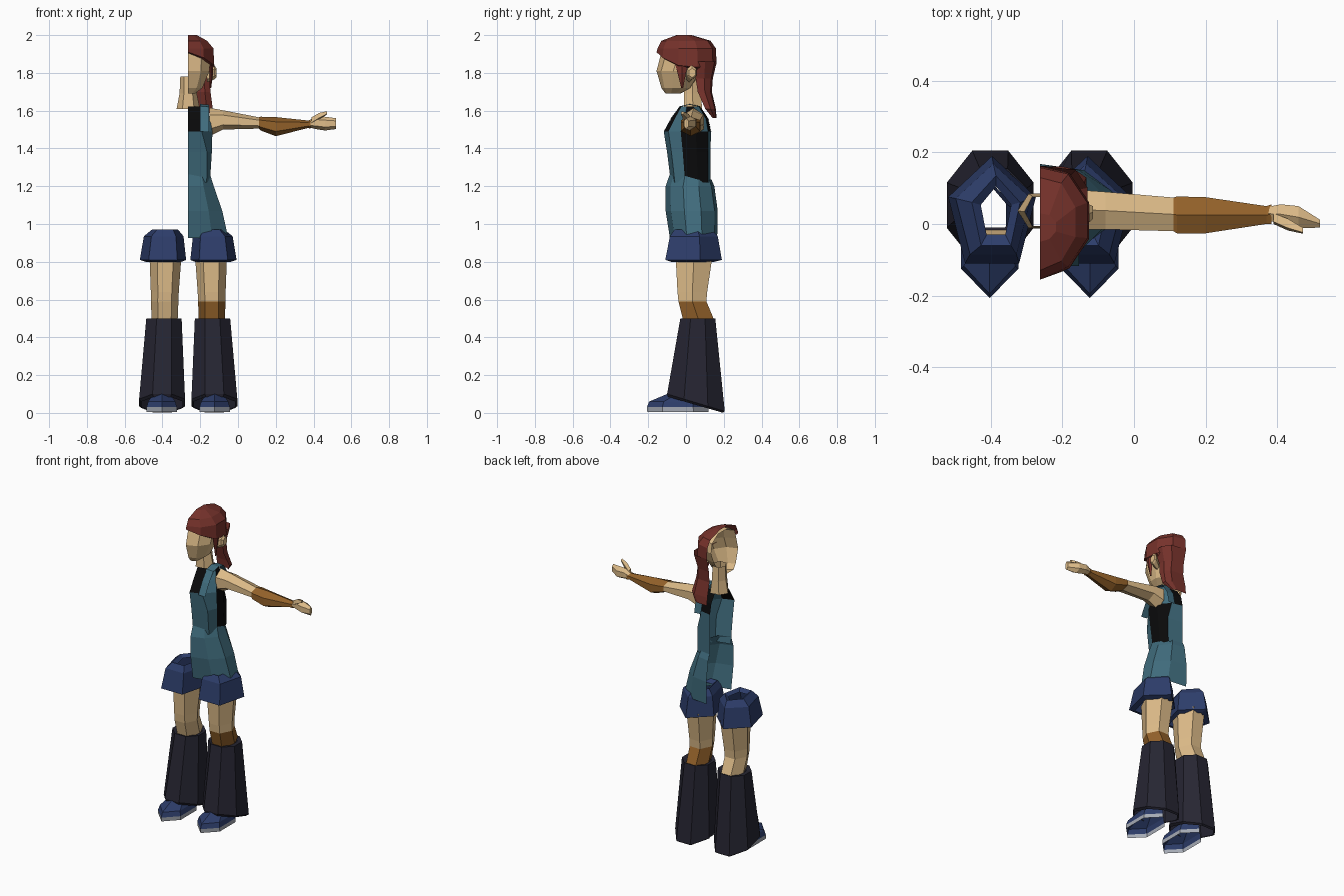
import bpy, bmesh, math

if "Cube" in bpy.data.objects:
    bpy.data.objects.remove(bpy.data.objects["Cube"])

CX = -0.2635  # plane down the middle of the body


def material(name, rgb):
    m = bpy.data.materials.new(name)
    m.diffuse_color = [((c / 255 + 0.055) / 1.055) ** 2.4 for c in rgb] + [1]
    m.use_nodes = True
    m.node_tree.nodes["Principled BSDF"].inputs["Base Color"].default_value = m.diffuse_color
    return m


SKIN = material("skin", (222, 188, 137))
HAIR = material("red_hair", (118, 50, 43))
TEAL = material("teal_denim", (64, 108, 125))
NAVY = material("navy_cloth", (45, 61, 106))
BLACK = material("black_shirt", (10, 10, 11))
BOOT = material("dark_boot", (38, 37, 50))
BROWN = material("brown_leather", (148, 98, 42))
GREY = material("grey_sole", (165, 170, 180))


def loft(name, rings, mats, rule=None, closed=True, cap_start=False, cap_end=False):
    """Skin a list of point rings; rule(ring, segment) gives the material slot."""
    bm = bmesh.new()
    rows = [[bm.verts.new(p) for p in r] for r in rings]
    n = len(rows[0])
    for k, (a, b) in enumerate(zip(rows, rows[1:])):
        for i in range(n if closed else n - 1):
            j = (i + 1) % n
            f = bm.faces.new((a[i], a[j], b[j], b[i]))
            f.material_index = rule(k, i) if rule else 0
    if cap_start:
        bm.faces.new(rows[0][::-1])
    if cap_end:
        bm.faces.new(rows[-1]).material_index = rule(len(rows) - 2, 0) if rule else 0
    me = bpy.data.meshes.new(name)
    bm.to_mesh(me)
    bm.free()
    for m in mats:
        me.materials.append(m)
    ob = bpy.data.objects.new(name, me)
    bpy.context.collection.objects.link(ob)
    return ob


def polygon(n, phase, u0, u1, v0, v1):
    """Regular polygon stretched to fill a rectangle."""
    pts = [(math.cos(phase + i * math.tau / n), math.sin(phase + i * math.tau / n)) for i in range(n)]
    us, vs = [p[0] for p in pts], [p[1] for p in pts]
    fit = lambda t, src, a, b: a + (t - min(src)) / (max(src) - min(src)) * (b - a)
    return [(fit(u, us, u0, u1), fit(v, vs, v0, v1)) for u, v in pts]


def flat_ring(n, phase, z, x0, x1, y0, y1, tilt=0):
    return [(x, y, z - tilt * (y - y0)) for x, y in polygon(n, phase, x0, x1, y0, y1)]


def side_ring(n, x, y0, y1, z0, z1):
    return [(x, y, z) for y, z in polygon(n, math.pi / 6, y0, y1, z0, z1)]


def half_ring(z, w, yf, yb, inner=0.6, drop=(0,) * 6):
    """Half outline running from front middle, round the side, to back middle."""
    d = yb - yf
    prof = [(0, yf), (inner * w, yf + .1 * d), (w, yf + .36 * d),
            (w, yf + .68 * d), (inner * w, yb - .06 * d), (0, yb)]
    return [(CX + x, y, z - h) for (x, y), h in zip(prof, drop)]


# Legs: sleeve puff, bare leg, flared boot and shoe on both sides
UP = math.pi / 2
for side, s in (("left", -1), ("right", 1)):
    def span(a, b):
        return sorted((CX + s * a, CX + s * b))

    loft(side + "_short_cuff",
         [flat_ring(5, UP, z, *span(a, b), y0, y1) for z, a, b, y0, y1 in (
             (.80, .035, .225, -.08, .15), (.81, .011, .256, -.11, .19),
             (.935, .025, .235, -.085, .168), (.972, .055, .19, -.06, .135),
             (.955, .08, .165, -.03, .105))], [NAVY])
    loft(side + "_leg",
         [flat_ring(6, 0, z, *span(a, b), y0, y1) for z, a, b, y0, y1 in (
             (.49, .056, .193, -.015, .15), (.59, .052, .198, -.04, .108),
             (.64, .050, .198, -.045, .112), (.83, .036, .205, -.055, .14))],
         [SKIN, BROWN], lambda k, i, s=s: 1 if s > 0 and k == 0 else 0)
    E = math.pi / 8
    loft(side + "_boot",
         [flat_ring(8, E, .085, *span(.03, .247), -.095, .195, .29),
          flat_ring(8, E, .10, *span(.017, .26), -.10, .205, .30),
          flat_ring(8, E, .50, *span(.035, .222), -.03, .155),
          flat_ring(8, E, .495, *span(.06, .19), -.01, .14)], [BOOT])
    loft(side + "_shoe",
         [flat_ring(6, -UP, z, *span(a, b), y0, y1) for z, a, b, y0, y1 in (
             (.005, .06, .22, -.205, .12), (.03, .06, .22, -.207, .12),
             (.06, .068, .212, -.195, .115), (.10, .095, .185, -.10, .11))],
         [GREY, NAVY], lambda k, i: min(k, 1))

# Dungaree trousers
loft("trousers",
     [half_ring(.925, .212, -.085, .165), half_ring(1.07, .18, -.108, .168),
      half_ring(1.2, .135, -.108, .15), half_ring(1.265, .118, -.085, .135, drop=(0, 0, .01, .03, .03, .03))],
     [TEAL], closed=False)


# Shirt and bib: teal front, back and straps, black sides and neckline
def bib(k, i):
    if k < 2:
        return 1 if i in (0, 1, 3, 4) and not (i == 3) else 0
    return 1 if i in (1, 3) else 0


loft("shirt_and_bib",
     [half_ring(1.22, .115, -.08, .13, .85), half_ring(1.38, .125, -.10, .13, .8),
      half_ring(1.49, .128, -.118, .132, .56), half_ring(1.555, .115, -.08, .118, .6),
      half_ring(1.622, .10, -.035, .075, .65)],
     [BLACK, TEAL], bib, closed=False)
# Shoulder strap
loft("strap",
     [[(CX + .062, y, z), (CX + .11, y, z - .004)] for y, z in (
         (-.117, 1.49), (-.08, 1.56), (-.032, 1.624), (.02, 1.635), (.075, 1.624), (.12, 1.555), (.136, 1.48))],
     [TEAL], closed=False)

# Neck
loft("neck",
     [flat_ring(6, 0, z, CX - r, CX + r, y0, y1) for z, r, y0, y1 in (
         (1.608, .062, -.012, .085), (1.69, .046, -.01, .08), (1.78, .042, -.005, .075))], [SKIN])

# Head and ear
loft("face",
     [half_ring(1.69, .035, -.108, -.03), half_ring(1.72, .075, -.13, .03),
      half_ring(1.81, .112, -.156, .09), half_ring(1.88, .118, -.138, .12),
      half_ring(1.94, .10, -.12, .11), half_ring(1.98, .05, -.06, .05)],
     [SKIN], closed=False, cap_start=True, cap_end=True)
loft("ear",
     [side_ring(6, -.165, .0, .035, 1.75, 1.81), side_ring(6, -.125, .005, .055, 1.765, 1.84),
      side_ring(6, -.115, .015, .05, 1.775, 1.825)], [SKIN], cap_end=True)

# Hair: cap, side lock and long back
loft("hair_cap",
     [half_ring(1.905, .122, -.145, .15, drop=(0, .03, .07, .09, .09, .09)),
      half_ring(1.91, .138, -.156, .162, drop=(0, .03, .07, .08, .07, .06)),
      half_ring(1.93, .133, -.15, .158), half_ring(1.97, .10, -.13, .13),
      half_ring(2.0, .045, -.05, .03)], [HAIR], closed=False, cap_end=True)
loft("side_lock",
     [flat_ring(4, 0, 1.72, -.15, -.142, -.025, -.015), flat_ring(4, 0, 1.80, -.152, -.132, -.045, .0),
      flat_ring(4, 0, 1.86, -.155, -.13, -.06, .02)], [HAIR], cap_start=True)
loft("back_hair",
     [half_ring(z, w, yf, yb, .75)[2:] for z, w, yf, yb in (
         (1.56, .09, .13, .162), (1.61, .13, .07, .158), (1.70, .118, .02, .137),
         (1.77, .112, .0, .142), (1.86, .134, -.03, .163))], [HAIR], closed=False)

# Arm with leather forearm guard
loft("arm",
     [side_ring(6, *r) for r in (
         (-.15, -.015, .095, 1.465, 1.615), (-.08, -.015, .09, 1.5, 1.602),
         (.11, -.02, .074, 1.505, 1.565), (.12, -.026, .077, 1.495, 1.568), (.20, -.026, .075, 1.465, 1.566),
         (.37, .0, .05, 1.508, 1.548), (.385, .0, .055, 1.505, 1.552))],
     [SKIN, BROWN], lambda k, i: 1 if k >= 2 else 0)

# Hand and thumb
loft("hand",
     [side_ring(6, *r) for r in (
         (.375, .01, .048, 1.512, 1.548), (.41, .0, .055, 1.503, 1.57),
         (.46, -.012, .05, 1.495, 1.568), (.52, -.01, .012, 1.503, 1.56))],
     [SKIN], cap_start=True, cap_end=True)
loft("thumb",
     [side_ring(4, *r) for r in (
         (.39, .0, .03, 1.53, 1.565), (.43, -.018, .015, 1.555, 1.588), (.472, -.027, -.01, 1.58, 1.597))],
     [SKIN], cap_end=True)
